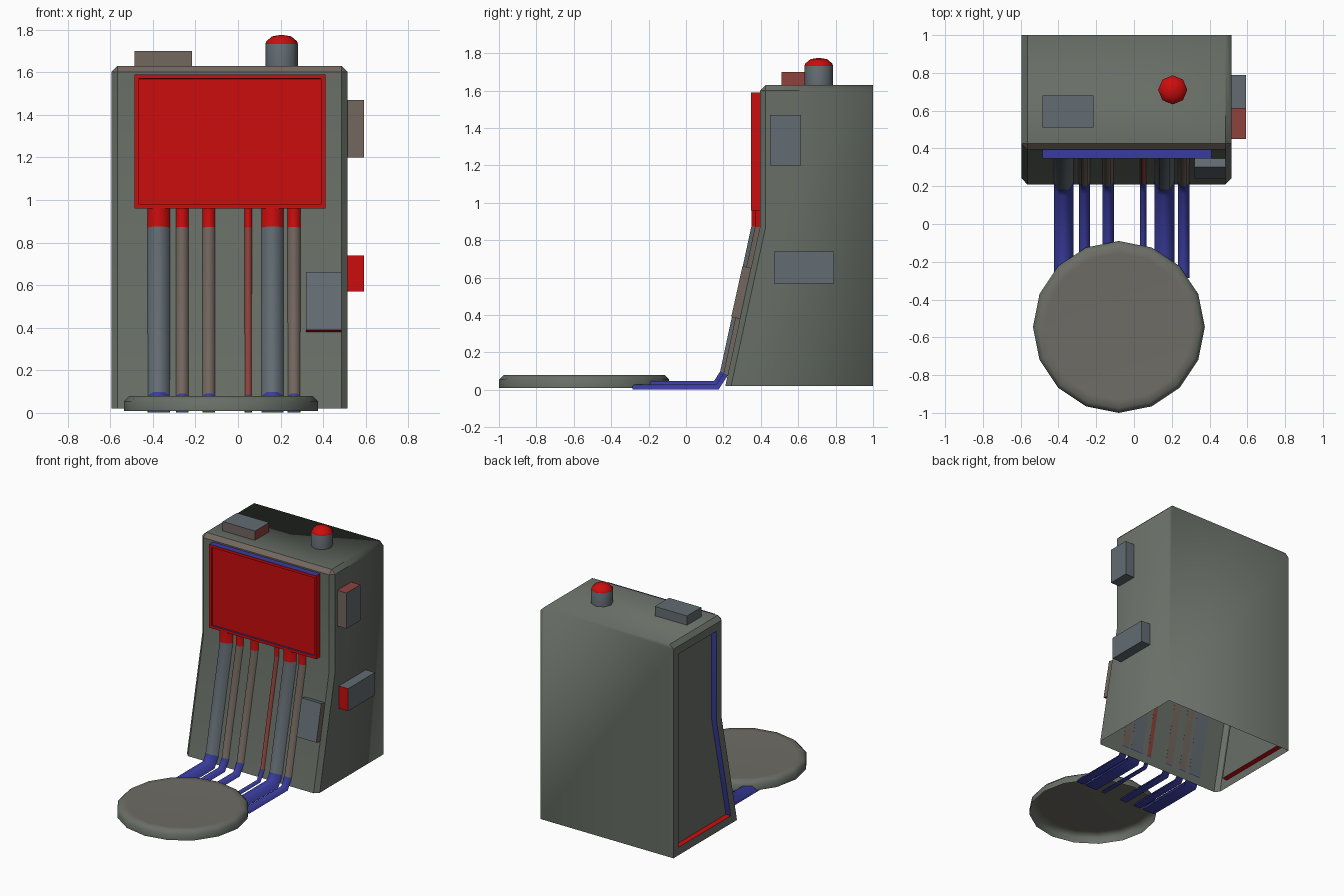
import bpy, bmesh, math
from mathutils import Vector

if "Cube" in bpy.data.objects:
    bpy.data.objects.remove(bpy.data.objects["Cube"])


def material(name, color):
    m = bpy.data.materials.new(name)
    m.diffuse_color = (*color, 1)
    m.use_nodes = True
    m.node_tree.nodes["Principled BSDF"].inputs["Base Color"].default_value = m.diffuse_color
    return m


MATS = [material("body_grey", (.14, .16, .135)), material("red", (.60, .004, .004)),
        material("blue", (.04, .045, .33)), material("dull_red", (.27, .055, .045)),
        material("slate", (.125, .15, .17)), material("brown", (.17, .135, .115)),
        material("warm_grey", (.155, .15, .13))]
BODY, RED, BLUE, DULL, SLATE, BROWN, WARM = range(7)


def finish(bm, name, paint, smooth=None):
    bm.normal_update()
    for f in bm.faces:
        f.material_index = paint(f.normal, f.calc_center_median())
    me = bpy.data.meshes.new(name)
    bm.to_mesh(me)
    bm.free()
    for m in MATS:
        me.materials.append(m)
    if smooth:
        me.shade_smooth()
        me.set_sharp_from_angle(angle=math.radians(smooth))
    ob = bpy.data.objects.new(name, me)
    bpy.context.collection.objects.link(ob)
    return ob


def loft(rings):
    bm = bmesh.new()
    rows = [[bm.verts.new(p) for p in r] for r in rings]
    n = len(rows[0])
    for a, b in zip(rows, rows[1:]):
        for i in range(n):
            j = (i + 1) % n
            bm.faces.new((a[i], a[j], b[j], b[i]))
    bm.faces.new(rows[0])
    bm.faces.new(rows[-1])
    bmesh.ops.recalc_face_normals(bm, faces=bm.faces)
    bm.normal_update()
    return bm


def prism(profile, x0, x1):
    return loft([[(x, y, z) for y, z in profile] for x in (x0, x1)])


def box(lo, hi):
    prof = [(lo[1], lo[2]), (hi[1], lo[2]), (hi[1], hi[2]), (lo[1], hi[2])]
    return prism(prof, lo[0], hi[0])


def recess(bm, axis, border, depth):
    # border inset on the largest face along the axis, then a step inward
    f = max((f for f in bm.faces if f.normal.dot(axis) > 0.95),
            key=lambda f: f.calc_area())
    bmesh.ops.inset_individual(bm, faces=[f], thickness=border, use_even_offset=True)
    bm.normal_update()
    bmesh.ops.inset_individual(bm, faces=[f], thickness=0.001, depth=-depth,
                               use_even_offset=True)
    return f


def lathe(profile, center, sides):
    bm = loft([[(center[0] + r * math.sin(2 * math.pi * i / sides),
                 center[1] + r * math.cos(2 * math.pi * i / sides), z)
                for i in range(sides)] for r, z in profile])
    # the underside is open
    zmin = min(v.co.z for v in bm.verts)
    bmesh.ops.delete(bm, geom=[f for f in bm.faces
                               if all(v.co.z < zmin + 1e-4 for v in f.verts)],
                     context='FACES_ONLY')
    return bm


# Cabinet: sloped front, chamfered front and top edges, open underneath
bm = prism([(1, .02), (1, 1.63), (.395, 1.63), (.395, .87), (.21, .02)], -.595, .515)
edges = []
for e in bm.edges:
    a, b = e.verts
    mid = (a.co + b.co) / 2
    kink = abs(a.co.z - .87) < .01 and abs(b.co.z - .87) < .01
    if mid.y < .99 and mid.z > .03 and not kink:
        edges.append(e)
bmesh.ops.bevel(bm, geom=edges, offset=.03, segments=1, profile=.5, affect='EDGES')
bm.normal_update()
bmesh.ops.delete(bm, geom=[f for f in bm.faces if f.normal.z < -.9], context='FACES_ONLY')
bm.normal_update()
recess(bm, Vector((-1, 0, 0)), .06, .04)


def paint_cabinet(n, c):
    if n.z > .7 and c.z < .2:
        return RED                      # ledge of the side recess
    if n.y > .5 and c.y < .6:
        return BLUE
    return BROWN if n.y < -.5 and n.z > .5 else BODY


cabinet = finish(bm, "cabinet", paint_cabinet, 30)
# The back runs softly into the top and the right side
for e in cabinet.data.edges:
    a, b = (cabinet.data.vertices[i].co for i in e.vertices)
    if a.y > .99 and b.y > .99 and (a.x > 0 or b.x > 0) and max(a.z, b.z) > .1:
        e.use_edge_sharp = False

# Screen with a thin raised frame
bm = box((-.485, .348, .96), (.41, .40, 1.59))
recess(bm, Vector((0, -1, 0)), .02, .012)
finish(bm, "screen", lambda n, c: BLUE if n.z > .7 else RED)

# Pipes: half-hexagon section running down the front and under the disc
PATH = [Vector(p) for p in ((.395, .98), (.395, .87), (.225, .08), (.175, .003), (-.285, .003))]


def pipe(name, x, w, middle):
    dirs = [(b - a).normalized() for a, b in zip(PATH, PATH[1:])]
    norms = [Vector((d.y, -d.x)) for d in dirs]
    rings = []
    for i, p in enumerate(PATH):
        n0, n1 = norms[max(i - 1, 0)], norms[min(i, len(norms) - 1)]
        m = (n0 + n1).normalized()
        m /= m.dot(n0)
        ring = []
        for u, h in ((-.5, 0), (-.25, .433), (.25, .433), (.5, 0)):
            q = p + m * h * w
            ring.append((x + u * w, q.x, q.y))
        rings.append(ring)
    finish(loft(rings), name,
           lambda n, c: RED if c.z > .86 else (BLUE if c.z < .12 else middle), 65)


for i, (x, w, mat) in enumerate([(-.372, .105, SLATE), (-.262, .06, BROWN),
                                 (-.137, .06, BROWN), (.048, .034, DULL),
                                 (.162, .105, SLATE), (.263, .06, BROWN)]):
    pipe(f"pipe_{i + 1}", x, w, mat)

# Floor disc
bm = lathe([(.455, .01), (.455, .055), (.43, .08), (.39, .078)], (-.08, -.545), 16)
finish(bm, "floor_disc", lambda n, c: WARM if n.z > .9 else BODY, 50)

# Warning light
bm = lathe([(.077, 1.625), (.077, 1.732), (.072, 1.745), (.045, 1.768), (.005, 1.775)],
           (.205, .71), 8)
finish(bm, "warning_light", lambda n, c: RED if c.z > 1.733 else SLATE, 50)

# Small boxes on the top and the right side
finish(box((-.485, .51, 1.62), (-.215, .68, 1.70)), "top_box",
       lambda n, c: DULL if n.x > .7 else (BROWN if n.y < -.7 else SLATE))
finish(box((.513, .45, 1.20), (.592, .615, 1.47)), "side_box_upper",
       lambda n, c: DULL if n.z > .7 else (BROWN if n.y < -.7 else SLATE))
finish(box((.513, .47, .57), (.592, .79, .74)), "side_box_lower",
       lambda n, c: RED if n.y < -.7 else SLATE)

# Box lying on the sloped front
finish(prism([(.242, .39), (.302, .662), (.352, .651), (.292, .379)], .32, .485),
       "front_box",
       lambda n, c: RED if n.z < -.7 else (BROWN if abs(n.x) > .7 else SLATE))
